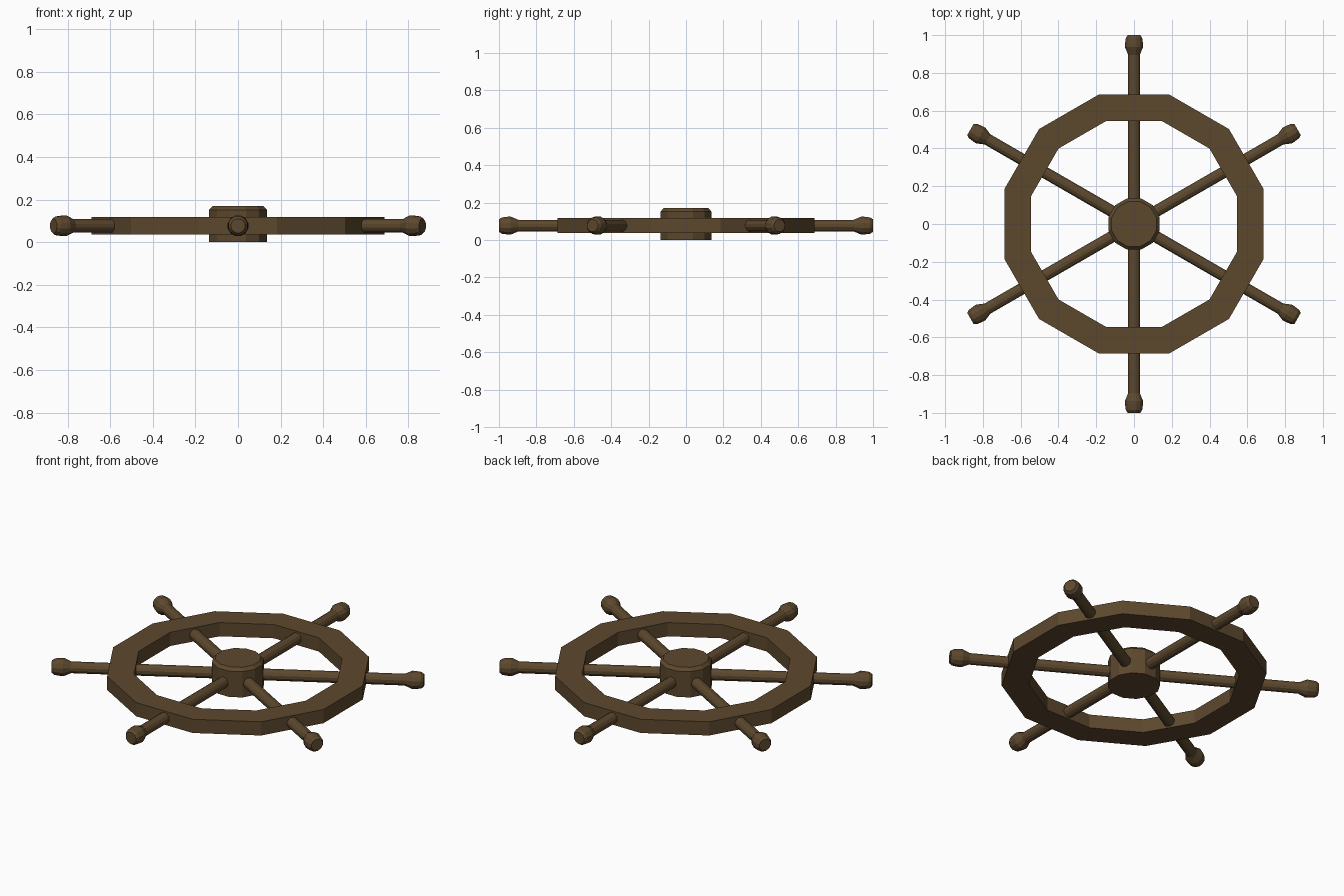
import bpy, math
from mathutils import Matrix, Vector

if "Cube" in bpy.data.objects:
    bpy.data.objects.remove(bpy.data.objects["Cube"])

wood = bpy.data.materials.new("dark_wood")
wood.diffuse_color = (0.108, 0.065, 0.027, 1)
wood.use_nodes = True
wood.node_tree.nodes["Principled BSDF"].inputs["Base Color"].default_value = wood.diffuse_color


def lathe(name, profile, sides, matrix, offset=0.0, closed=False):
    """Revolve (radius, height) points about z; capped unless profile is a closed loop."""
    n = len(profile)
    verts = []
    for i in range(sides):
        a = offset + 2 * math.pi * i / sides
        verts += [matrix @ Vector((r * math.cos(a), r * math.sin(a), h)) for r, h in profile]
    faces = []
    for i in range(sides):
        j = (i + 1) % sides
        for k in range(n if closed else n - 1):
            m = (k + 1) % n
            faces.append((i * n + k, j * n + k, j * n + m, i * n + m))
    if not closed:
        faces.append([i * n for i in reversed(range(sides))])
        faces.append([i * n + n - 1 for i in range(sides)])
    mesh = bpy.data.meshes.new(name)
    mesh.from_pydata(verts, [], faces)
    mesh.materials.append(wood)
    obj = bpy.data.objects.new(name, mesh)
    bpy.context.collection.objects.link(obj)
    return obj


half_step = math.radians(15)

# Twelve-sided rim ring
lathe("rim", [(0.565, 0.037), (0.711, 0.037), (0.711, 0.118), (0.565, 0.118)],
      12, Matrix(), half_step, closed=True)

# Central hub with chamfered top
lathe("hub", [(0.141, 0.0), (0.141, 0.152), (0.124, 0.17)], 12, Matrix(), half_step)

# Six spokes, each with a turned handle knob at the end
spoke = [(0.032, 0.10), (0.032, 0.90)]
knob = [(0.032, 0.896), (0.05, 0.937), (0.049, 0.955), (0.045, 0.985), (0.034, 1.0)]
for i in range(6):
    m = (Matrix.Translation((0, 0, 0.077))
         @ Matrix.Rotation(math.radians(30 + 60 * i), 4, 'Z')
         @ Matrix.Rotation(math.pi / 2, 4, 'Y'))
    lathe(f"spoke_{i + 1}", spoke, 12, m, half_step)
    lathe(f"handle_{i + 1}", knob, 12, m, half_step)
